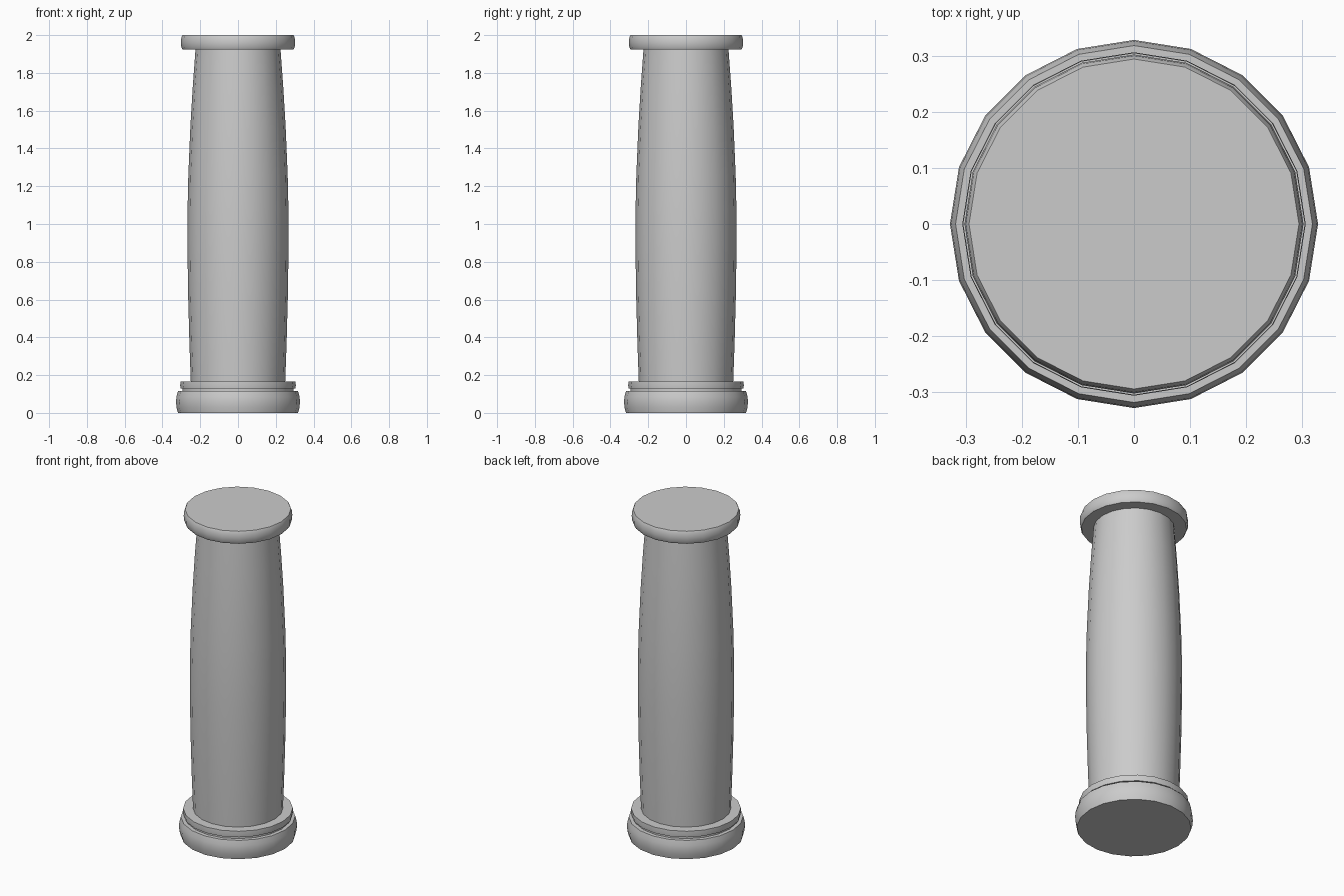
import bpy, bmesh
from math import cos, sin, pi, radians

if "Cube" in bpy.data.objects:
    bpy.data.objects.remove(bpy.data.objects["Cube"])

SIDES = 20


def lathe(name, profile):
    """Revolve (radius, z) points around z and close both ends."""
    bm = bmesh.new()
    rings = [[bm.verts.new((r * cos(2 * pi * i / SIDES), r * sin(2 * pi * i / SIDES), z))
              for i in range(SIDES)] for r, z in profile]
    for low, high in zip(rings, rings[1:]):
        for i in range(SIDES):
            j = (i + 1) % SIDES
            bm.faces.new((low[i], low[j], high[j], high[i]))
    bm.faces.new(rings[0][::-1])
    bm.faces.new(rings[-1])
    mesh = bpy.data.meshes.new(name)
    bm.to_mesh(mesh)
    bm.free()
    obj = bpy.data.objects.new(name, mesh)
    bpy.context.collection.objects.link(obj)
    bpy.ops.object.select_all(action='DESELECT')
    obj.select_set(True)
    bpy.context.view_layer.objects.active = obj
    bpy.ops.object.shade_smooth_by_angle(angle=radians(40))
    return obj


# Rounded foot
lathe("base", [(0.318, 0), (0.326, 0.03), (0.328, 0.06), (0.326, 0.085), (0.318, 0.115)])

# Thin stepped ring above the foot
lathe("base_ring", [(0.295, 0.115), (0.295, 0.128), (0.304, 0.128), (0.306, 0.145), (0.305, 0.165)])

# Shaft swelling gently towards the middle
lathe("shaft", [(0.250, 0.165), (0.257, 0.36), (0.264, 0.62), (0.268, 0.90), (0.267, 1.08),
                (0.263, 1.26), (0.252, 1.52), (0.240, 1.72), (0.225, 1.925)])

# Rounded cap
lathe("cap", [(0.293, 1.923), (0.300, 1.935), (0.302, 1.962), (0.300, 1.987), (0.294, 2.0)])
